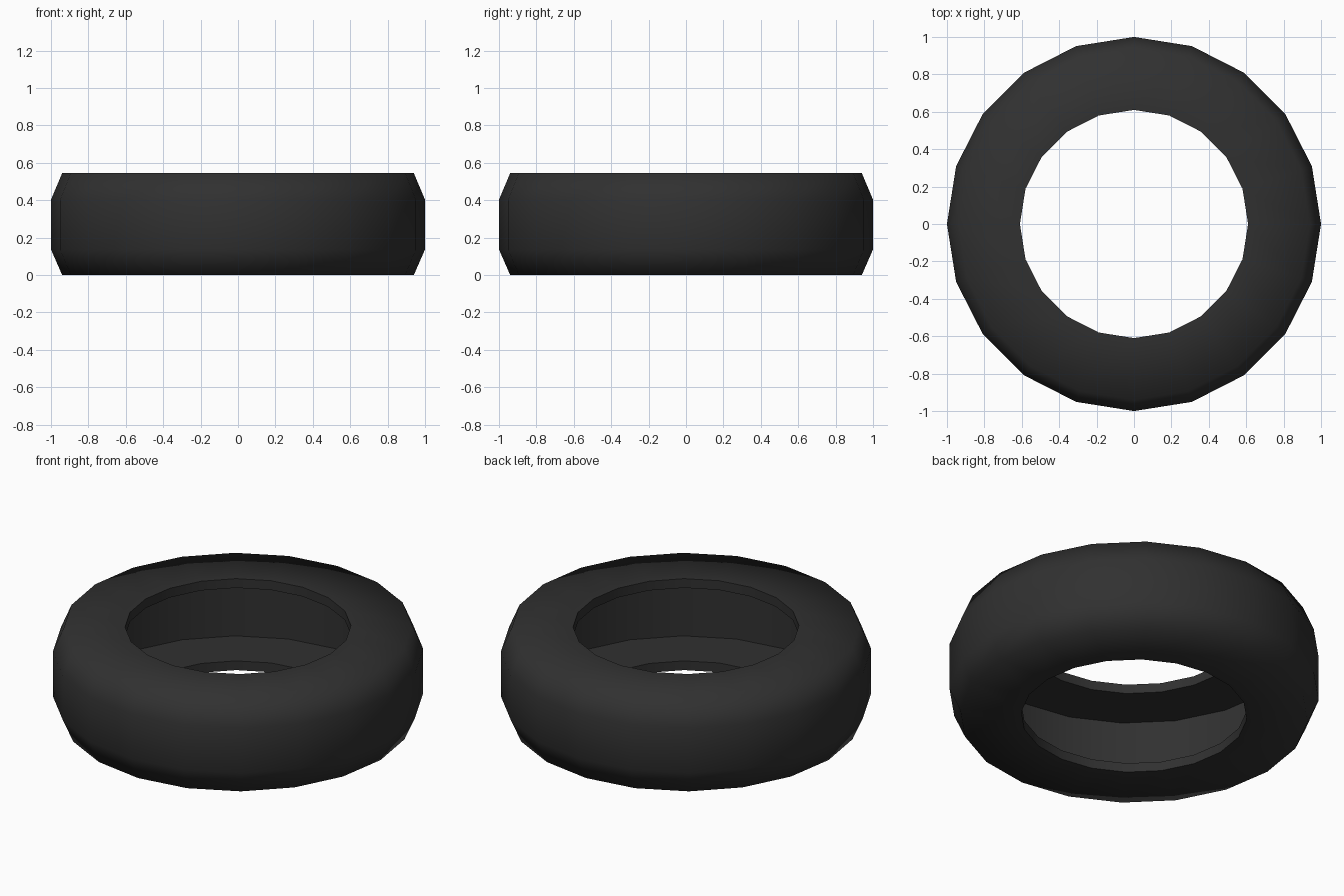
import bpy, bmesh, math

if "Cube" in bpy.data.objects:
    bpy.data.objects.remove(bpy.data.objects["Cube"])

SIDES = 20
# hollow tyre cross-section: (radius, height)
PROFILE = [(0.61, 0), (0.94, 0), (1.0, 0.137), (1.0, 0.403), (0.94, 0.545), (0.61, 0.545),
           (0.61, 0.49), (0.93, 0.49), (0.93, 0.055), (0.61, 0.055)]

rubber = bpy.data.materials.new("black rubber")
rubber.diffuse_color = (0.03, 0.03, 0.03, 1)
rubber.use_nodes = True
rubber.node_tree.nodes["Principled BSDF"].inputs["Base Color"].default_value = rubber.diffuse_color

# revolve the closed profile around z
bm = bmesh.new()
rings = []
for i in range(SIDES):
    a = math.tau * i / SIDES
    rings.append([bm.verts.new((r * math.cos(a), r * math.sin(a), z)) for r, z in PROFILE])
n = len(PROFILE)
for i in range(SIDES):
    p, q = rings[i], rings[(i + 1) % SIDES]
    for j in range(n):
        k = (j + 1) % n
        bm.faces.new((p[j], q[j], q[k], p[k]))
bmesh.ops.recalc_face_normals(bm, faces=bm.faces)

mesh = bpy.data.meshes.new("tyre")
bm.to_mesh(mesh)
bm.free()
mesh.materials.append(rubber)
tyre = bpy.data.objects.new("tyre", mesh)
bpy.context.collection.objects.link(tyre)

# smooth tread and shoulders, crisp bead edges
bpy.context.view_layer.objects.active = tyre
tyre.select_set(True)
bpy.ops.object.shade_smooth_by_angle(angle=math.radians(75))
